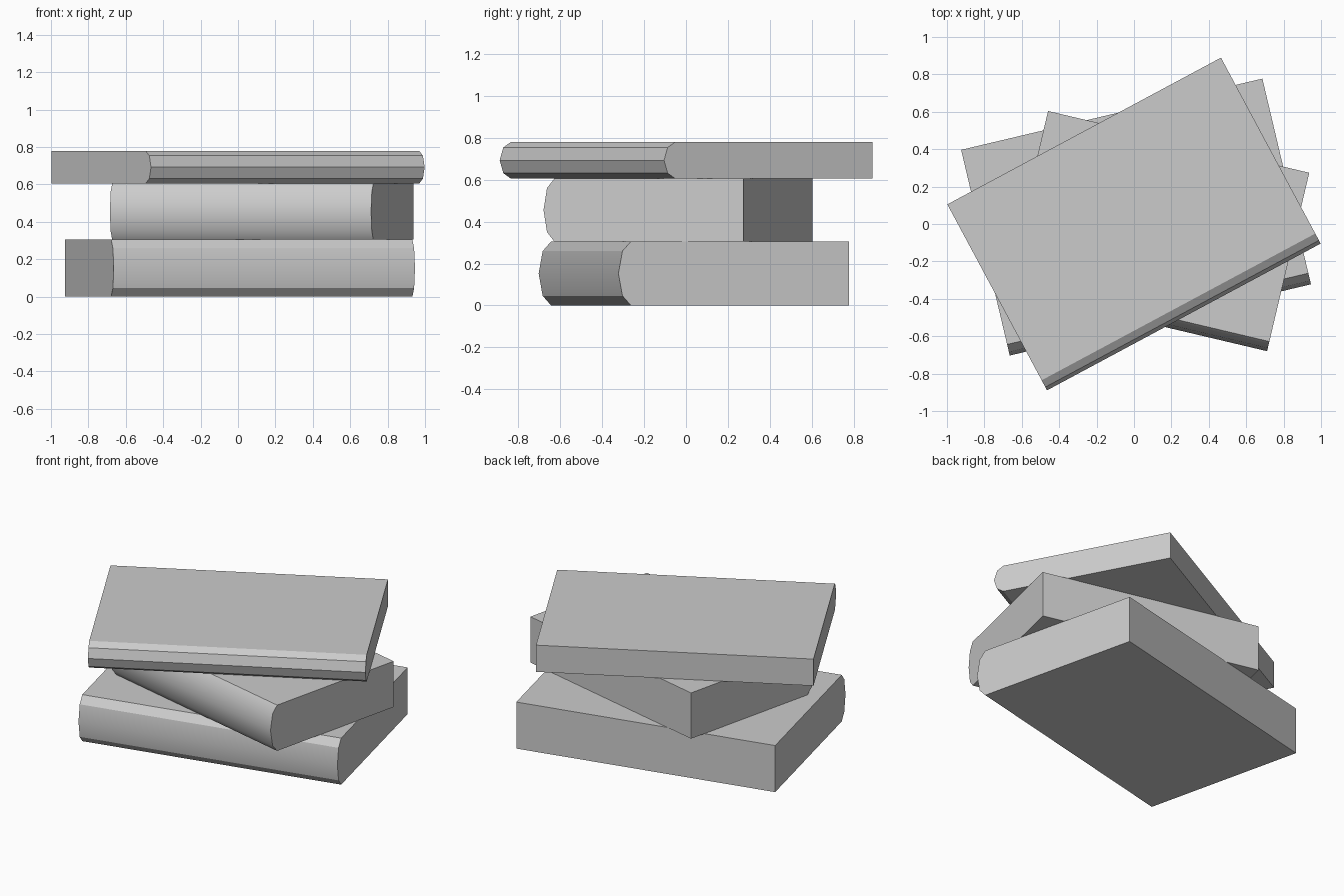
import bpy
import bmesh
from math import radians

cube = bpy.data.objects.get("Cube")
if cube:
    bpy.data.objects.remove(cube, do_unlink=True)

# One plain grey for the whole stack
grey = bpy.data.materials.new("plain_grey")
grey.use_nodes = True
colour = (0.6, 0.6, 0.6, 1)
grey.diffuse_color = colour
grey.node_tree.nodes["Principled BSDF"].inputs["Base Color"].default_value = colour

# Book cross-section (depth, height): square back, rounded spine at the front
PROFILE = [(0.5, 0), (0.5, 1), (-0.446, 1), (-0.4825, 0.85),
           (-0.5, 0.5), (-0.4825, 0.15), (-0.446, 0)]


def book(name, length, depth, bottom, top, centre, angle):
    """Extrude the book cross-section along x, then turn it into place."""
    bm = bmesh.new()
    verts = [bm.verts.new((-length / 2, y * depth, z * (top - bottom)))
             for y, z in PROFILE]
    end = bm.faces.new(verts)
    side = bmesh.ops.extrude_face_region(bm, geom=[end])
    moved = [v for v in side["geom"] if isinstance(v, bmesh.types.BMVert)]
    bmesh.ops.translate(bm, verts=moved, vec=(length, 0, 0))
    bmesh.ops.recalc_face_normals(bm, faces=bm.faces)
    mesh = bpy.data.meshes.new(name)
    bm.to_mesh(mesh)
    bm.free()
    mesh.materials.append(grey)
    obj = bpy.data.objects.new(name, mesh)
    obj.location = (*centre, bottom)
    obj.rotation_euler.z = radians(angle)
    bpy.context.collection.objects.link(obj)
    # Smooth the shallow spine bends, keep the firm edges
    bpy.ops.object.select_all(action="DESELECT")
    obj.select_set(True)
    bpy.context.view_layer.objects.active = obj
    bpy.ops.object.shade_smooth_by_angle(angle=radians(30))


# Stack of three turned books
book("bottom_book", 1.655, 1.13, 0, 0.305, (0.011, 0.037), 13.3)
book("middle_book", 1.435, 0.98, 0.305, 0.605, (0.126, -0.038), -13.3)
book("top_book", 1.66, 1.128, 0.605, 0.78, (0, 0), 28.2)
